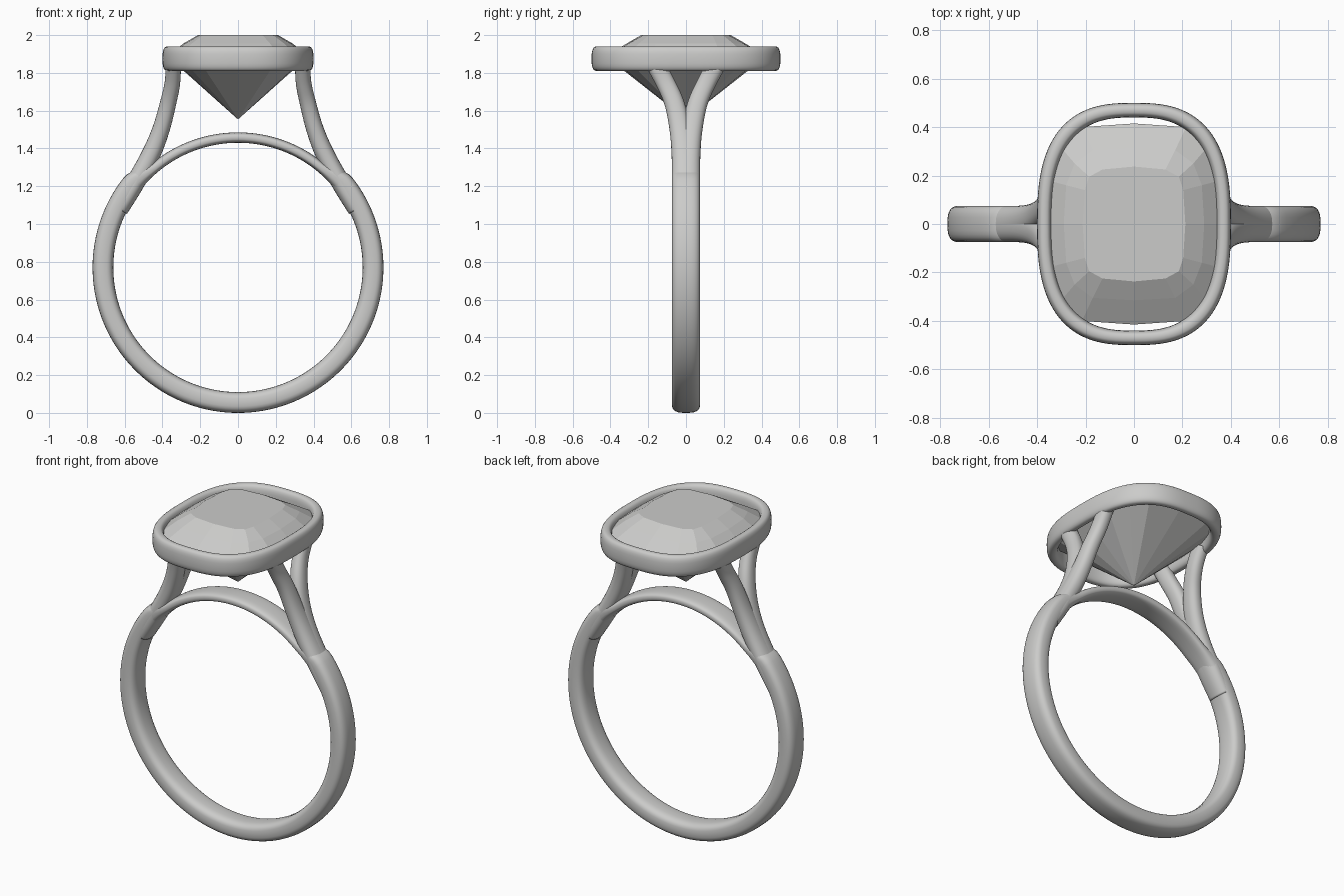
import bpy, bmesh, math
from mathutils import Vector

cube = bpy.data.objects.get("Cube")
if cube:
    bpy.data.objects.remove(cube, do_unlink=True)

grey = bpy.data.materials.new("polished_grey")
grey.use_nodes = True
grey.diffuse_color = (0.6, 0.6, 0.59, 1)
grey.node_tree.nodes["Principled BSDF"].inputs["Base Color"].default_value = (0.6, 0.6, 0.59, 1)


def superellipse(a, b, power, t):
    c, s = math.cos(t), math.sin(t)
    return (a * math.copysign(abs(c) ** (2 / power), c),
            b * math.copysign(abs(s) ** (2 / power), s))


def loft(name, rings, closed=False, smooth=True):
    """Skin a list of equal-length point rings, capping open ends."""
    bm = bmesh.new()
    loops = [[bm.verts.new(p) for p in ring] for ring in rings]
    n = len(loops[0])
    pairs = list(zip(loops, loops[1:]))
    if closed:
        pairs.append((loops[-1], loops[0]))
    else:
        bm.faces.new(loops[0])
        bm.faces.new(loops[-1])
    for a, b in pairs:
        for i in range(n):
            j = (i + 1) % n
            bm.faces.new((a[i], a[j], b[j], b[i]))
    bmesh.ops.remove_doubles(bm, verts=bm.verts, dist=0.0005)
    bmesh.ops.recalc_face_normals(bm, faces=bm.faces)
    mesh = bpy.data.meshes.new(name)
    bm.to_mesh(mesh)
    bm.free()
    mesh.materials.append(grey)
    for f in mesh.polygons:
        f.use_smooth = smooth
    obj = bpy.data.objects.new(name, mesh)
    bpy.context.collection.objects.link(obj)
    return obj


def section(centre, u, v, a, b, power, count=28):
    pts = [superellipse(a, b, power, math.tau * i / count) for i in range(count)]
    return [centre + u * p + v * q for p, q in pts]


# Finger band: constant bore, thinning into a bridge at the top
Y = Vector((0, 1, 0))
rings = []
for i in range(144):
    t = math.tau * i / 144
    out = Vector((math.cos(t), 0, math.sin(t)))
    k = min(1, max(0, (math.sin(t) - 0.62) / 0.16))
    k = k * k * (3 - 2 * k)
    thick = 0.11 - 0.055 * k
    rings.append(section(Vector((0, 0, 0.77)) + out * (0.66 + thick / 2),
                         out, Y, thick / 2, 0.075, 3))
loft("finger_band", rings, closed=True)

# Split shoulders: x, y, z, half width, half thickness
ARM = [(0.63, 0, 1.08, 0.073, 0.05), (0.555, 0.002, 1.2, 0.073, 0.05),
       (0.465, 0.012, 1.36, 0.064, 0.05), (0.408, 0.03, 1.5, 0.057, 0.046),
       (0.37, 0.062, 1.64, 0.052, 0.043), (0.347, 0.11, 1.75, 0.05, 0.041),
       (0.342, 0.17, 1.86, 0.05, 0.04)]


def smooth_path(keys, steps=8):
    """Catmull-Rom through the keys, including their sizes."""
    out = []
    for i in range(len(keys) - 1):
        quad = [keys[max(i - 1, 0)], keys[i], keys[i + 1], keys[min(i + 2, len(keys) - 1)]]
        for s in range(steps + (i == len(keys) - 2)):
            t = s / steps
            out.append([b + t / 2 * (c - a + t * (2 * a - 5 * b + 4 * c - d
                        + t * (3 * (b - c) + d - a))) for a, b, c, d in zip(*quad)])
    return out


for side, sx in (("left", 1), ("right", -1)):
    for end, sy in (("back", 1), ("front", -1)):
        path = [(Vector((sx * x, sy * y, z)), w, h) for x, y, z, w, h in smooth_path(ARM)]
        rings = []
        for i, (p, w, h) in enumerate(path):
            tangent = (path[min(i + 1, len(path) - 1)][0] - path[max(i - 1, 0)][0]).normalized()
            across = (Y - tangent * Y.dot(tangent)).normalized()
            rings.append(section(p, across.cross(tangent), across, h, w, 2.3))
        loft(f"{side}_{end}_shoulder", rings)

# Bezel: rounded strip following a cushion outline
rings = []
for i in range(24):
    r, z = superellipse(0.03, 0.065, 2.8, math.tau * i / 24)
    outline = [superellipse(0.37 + r, 0.47 + r, 2.7, math.tau * j / 112) for j in range(112)]
    rings.append([Vector((x, y, 1.875 + z)) for x, y in outline])
loft("bezel", rings, closed=True)


# Cushion-cut stone: faceted crown above a pointed pavilion
def mirrored(quarter, z):
    """Complete one quadrant outline into a closed ring."""
    half = quarter + [(-x, y) for x, y in quarter[-2::-1]]
    full = half + [(-x, -y) for x, y in half[1:-1]]
    return [Vector((x, y, z)) for x, y in full]


girdle = [(0.365, 0), (0.355, 0.18), (0.305, 0.32), (0.215, 0.4), (0, 0.415)]
crown = [(0.29, 0), (0.28, 0.16), (0.245, 0.25), (0.17, 0.305), (0, 0.315)]
table = [(0.212, 0), (0.203, 0.14), (0.185, 0.195), (0.13, 0.225), (0, 0.237)]
tip = [(x * 0.004, y * 0.004) for x, y in girdle]
loft("stone", [mirrored(table, 2.0), mirrored(crown, 1.955), mirrored(girdle, 1.895),
               mirrored(girdle, 1.88), mirrored(tip, 1.555)], smooth=False)
